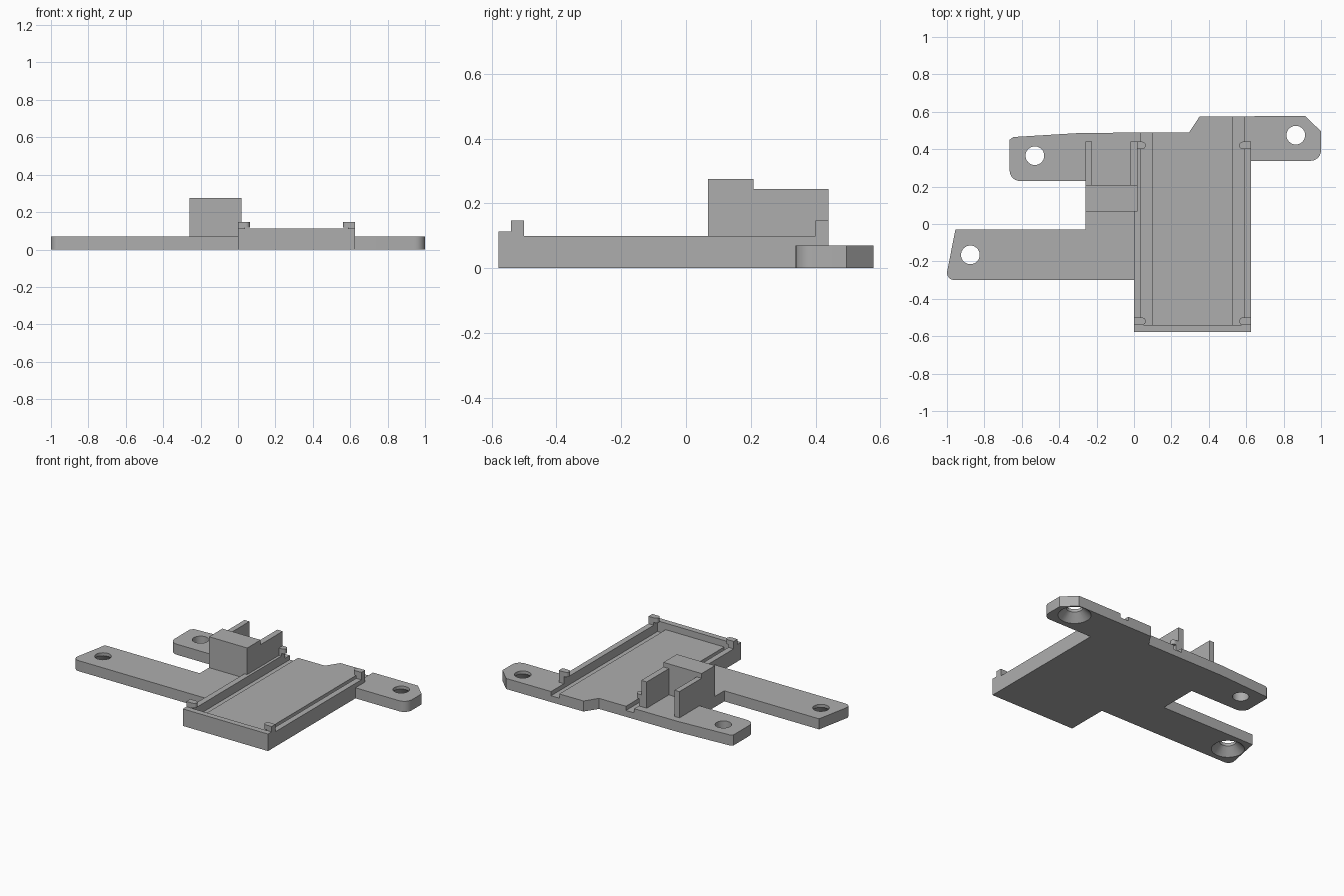
import bpy, bmesh, math

cube = bpy.data.objects.get("Cube")
if cube:
    bpy.data.objects.remove(cube, do_unlink=True)

grey = bpy.data.materials.new("plain grey plastic")
grey.use_nodes = True
colour = (0.42, 0.42, 0.42, 1)
grey.diffuse_color = colour
grey.node_tree.nodes["Principled BSDF"].inputs["Base Color"].default_value = colour


def finish(name, bm):
    bmesh.ops.recalc_face_normals(bm, faces=bm.faces)
    mesh = bpy.data.meshes.new(name)
    bm.to_mesh(mesh)
    bm.free()
    mesh.materials.append(grey)
    ob = bpy.data.objects.new(name, mesh)
    bpy.context.collection.objects.link(ob)
    return ob


def prism(name, outline, z0, z1):
    """Extrude a plan outline from z0 to z1."""
    bm = bmesh.new()
    face = bm.faces.new([bm.verts.new((x, y, z0)) for x, y in outline])
    top = bmesh.ops.extrude_face_region(bm, geom=[face])["geom"]
    verts = [v for v in top if isinstance(v, bmesh.types.BMVert)]
    bmesh.ops.translate(bm, verts=verts, vec=(0, 0, z1 - z0))
    return finish(name, bm)


def box(name, x0, x1, y0, y1, z0, z1):
    return prism(name, [(x0, y0), (x1, y0), (x1, y1), (x0, y1)], z0, z1)


def cone(name, x, y, r0, r1, z0, z1):
    bm = bmesh.new()
    bmesh.ops.create_cone(bm, cap_ends=True, segments=32, radius1=r0,
                          radius2=r1, depth=z1 - z0)
    bmesh.ops.translate(bm, verts=bm.verts, vec=(x, y, (z0 + z1) / 2))
    return finish(name, bm)


def arc(cx, cy, r, a0, a1, steps=6):
    angles = [math.radians(a0 + (a1 - a0) * i / steps) for i in range(steps + 1)]
    return [(cx + r * math.cos(a), cy + r * math.sin(a)) for a in angles]


def cut(target, cutter):
    cutter.hide_render = True
    mod = target.modifiers.new("cut", "BOOLEAN")
    mod.operation = "DIFFERENCE"
    mod.solver = "EXACT"
    mod.object = cutter
    bpy.context.view_layer.objects.active = target
    bpy.ops.object.modifier_apply(modifier=mod.name)
    bpy.data.objects.remove(cutter, do_unlink=True)


BASE = 0.07
FRONT, WALL_END = -0.578, 0.44
WIDTH, WALL = 0.625, 0.038

# Base plate with its three mounting arms
outline = [(0, FRONT), (WIDTH, FRONT), (WIDTH, 0.338)]
outline += arc(0.945, 0.393, 0.055, -90, 0)
outline += [(1, 0.495), (0.915, 0.578), (0.35, 0.574), (0.295, 0.49), (-0.28, 0.487)]
outline += [(-0.645, 0.465), (-0.665, 0.45)]
outline += arc(-0.61, 0.285, 0.055, 180, 270)
outline += [(-0.26, 0.23), (-0.26, -0.03), (-0.955, -0.03), (-1, -0.26)]
outline += arc(-0.96, -0.26, 0.04, 180, 270)
outline += [(0, -0.3)]
base = prism("base_plate", outline, 0, BASE)

# Screw holes, two of them countersunk from below
for x, y, sunk in [(-0.53, 0.365, False), (-0.875, -0.165, True), (0.865, 0.475, True)]:
    cut(base, cone("hole_cutter", x, y, 0.05, 0.05, -0.1, 0.2))
    if sunk:
        cut(base, cone("countersink_cutter", x, y, 0.105, 0.045, -0.005, 0.055))

# Grooves along both sides of the tray floor, open at the back
for x in (WALL, WIDTH - WALL - 0.06):
    cut(base, box("groove_cutter", x, x + 0.06, FRONT + 0.038, 0.8, 0.042, 0.2))

# Tray walls
box("tray_front_wall", 0, WIDTH, FRONT, FRONT + 0.038, BASE, 0.113)
for side, x in (("right", 0), ("left", WIDTH - WALL)):
    box(side + "_tray_wall", x, x + WALL, FRONT + 0.038, WALL_END, BASE, 0.099)

# Retaining clips with rounded tips at the tray corners
for side, edge, d in (("right", 0, 1), ("left", WIDTH, -1)):
    for end, y in (("front", -0.52), ("back", 0.42)):
        tip = arc(0.043, y, 0.02, -90, 90, 8)
        shape = [(0, y - 0.02)] + tip + [(0, y + 0.02)]
        prism(end + "_" + side + "_clip", [(edge + d * px, py) for px, py in shape],
              0.117, 0.148)
        x0, x1 = sorted((edge, edge + d * WALL))
        box(end + "_" + side + "_clip_post", x0, x1, y - 0.02, y + 0.02, 0.099, 0.117)

# Raised holder block with two fins behind it
box("holder_block", -0.26, 0.02, 0.068, 0.208, BASE, 0.275)
for side, x0, x1 in (("right", -0.26, -0.224), ("left", -0.02, 0.02)):
    box(side + "_holder_fin", x0, x1, 0.208, WALL_END, BASE, 0.244)

# Smooth the hole walls while keeping hard edges
bpy.ops.object.select_all(action="DESELECT")
base.select_set(True)
bpy.context.view_layer.objects.active = base
bpy.ops.object.shade_smooth_by_angle(angle=math.radians(25))
